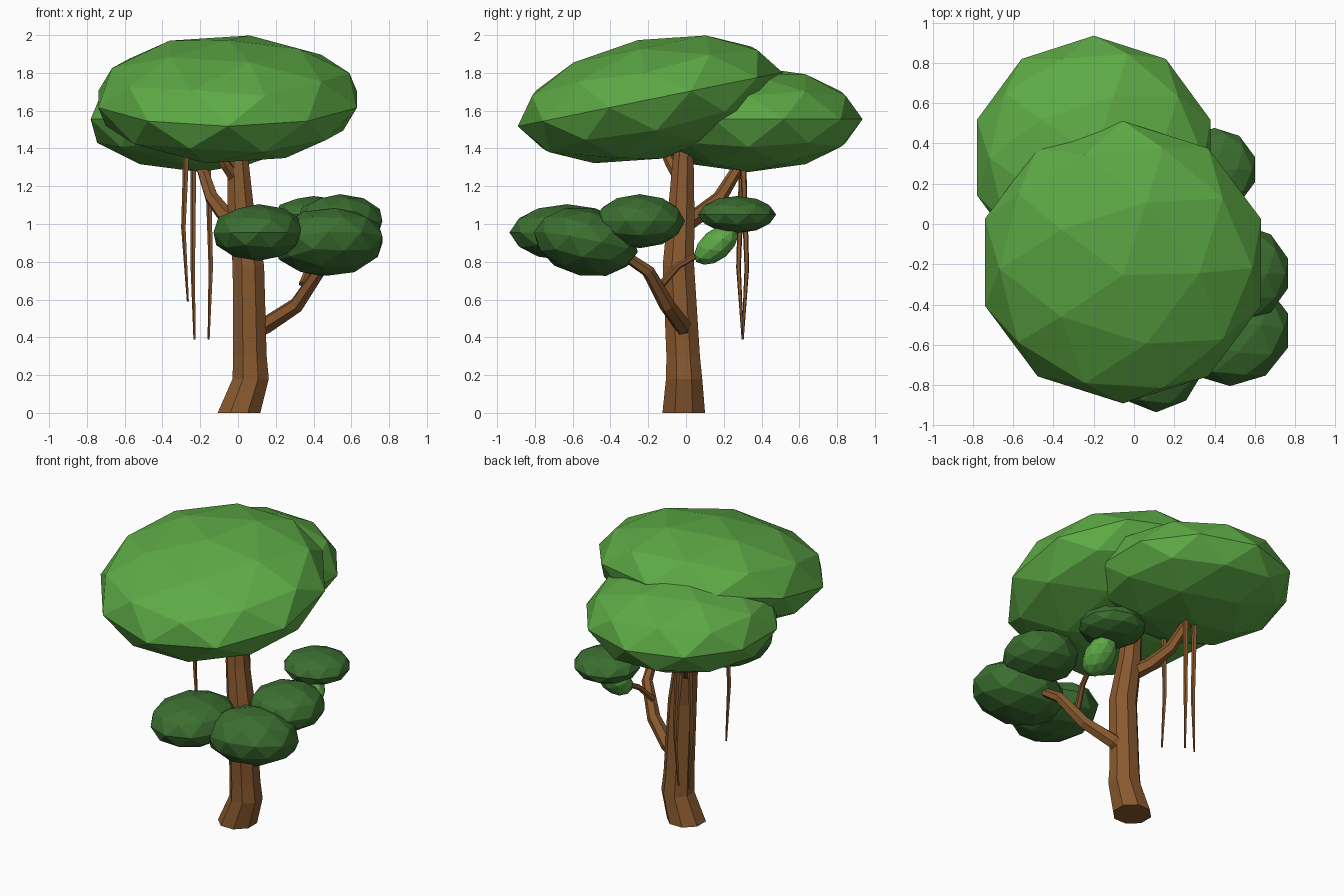
import bpy, bmesh
from math import radians, cos, sin, tau
from mathutils import Vector, Matrix, Euler

if "Cube" in bpy.data.objects:
    bpy.data.objects.remove(bpy.data.objects["Cube"])


def material(name, rgb):
    m = bpy.data.materials.new(name)
    m.diffuse_color = (*rgb, 1)
    m.use_nodes = True
    m.node_tree.nodes["Principled BSDF"].inputs["Base Color"].default_value = m.diffuse_color
    return m


LEAF = material("leaf_light", (0.11, 0.40, 0.06))
DARK = material("leaf_dark", (0.045, 0.16, 0.03))
WOOD = material("wood", (0.25, 0.10, 0.028))


def finish(bm, name, mat):
    bmesh.ops.recalc_face_normals(bm, faces=bm.faces)
    me = bpy.data.meshes.new(name)
    bm.to_mesh(me)
    bm.free()
    me.materials.append(mat)
    ob = bpy.data.objects.new(name, me)
    bpy.context.collection.objects.link(ob)
    return ob


def blob(name, mat, loc, radii, tilt=(0, 0, 0)):
    """Faceted ellipsoid of leaves."""
    bm = bmesh.new()
    rot = Euler([radians(a) for a in tilt]).to_matrix().to_4x4()
    mtx = Matrix.Translation(loc) @ rot @ Matrix.Diagonal((*radii, 1))
    bmesh.ops.create_icosphere(bm, subdivisions=2, radius=1, matrix=mtx)
    return finish(bm, name, mat)


def tube(name, points, sides, level=False):
    """Tapered tube through (x, y, z, radius) points, listed bottom to top."""
    bm = bmesh.new()
    ps = [Vector(p[:3]) for p in points]
    rings = []
    for i, p in enumerate(ps):
        d = ps[min(i + 1, len(ps) - 1)] - ps[max(i - 1, 0)]
        q = Vector((0, 0, 1)).rotation_difference(Vector((0, 0, 1)) if level else d)
        ring = []
        for k in range(sides):
            a = tau * (k + 0.5) / sides
            ring.append(bm.verts.new(p + q @ Vector((cos(a), sin(a), 0)) * points[i][3]))
        rings.append(ring)
    for r0, r1 in zip(rings, rings[1:]):
        for k in range(sides):
            j = (k + 1) % sides
            bm.faces.new((r0[k], r0[j], r1[j], r1[k]))
    bm.faces.new(rings[0][::-1])
    bm.faces.new(rings[-1])
    return finish(bm, name, WOOD)


# Trunk with a kinked foot
tube("trunk", [(0.005, -0.012, 0, 0.122), (0.067, -0.01, 0.18, 0.104),
               (0.063, -0.015, 0.30, 0.096), (0.055, -0.04, 0.78, 0.09),
               (0.015, -0.025, 1.08, 0.075), (0, -0.015, 1.34, 0.06),
               (0, 0, 1.5, 0.05)], 8, level=True)

# Branches
tube("lower_branch", [(0.06, -0.01, 0.42, 0.05), (0.15, -0.02, 0.465, 0.047),
                      (0.31, -0.10, 0.57, 0.042), (0.43, -0.20, 0.75, 0.034),
                      (0.47, -0.32, 0.83, 0.028), (0.48, -0.42, 0.88, 0.02)], 6)
tube("twig", [(0.34, -0.13, 0.68, 0.02), (0.38, -0.04, 0.78, 0.018),
              (0.41, 0.06, 0.835, 0.015), (0.41, 0.16, 0.89, 0.012)], 6)
tube("upper_branch", [(0.01, -0.02, 0.99, 0.05), (-0.07, 0.07, 1.05, 0.045),
                      (-0.14, 0.18, 1.14, 0.038), (-0.20, 0.29, 1.32, 0.03),
                      (-0.22, 0.33, 1.45, 0.025)], 6)
tube("fork_branch", [(0, -0.02, 1.22, 0.035), (-0.07, -0.08, 1.32, 0.03),
                     (-0.14, -0.14, 1.46, 0.025)], 6)

# Hanging vines
vines = [[(-0.265, -0.05, 0.59), (-0.288, -0.05, 0.98), (-0.27, -0.04, 1.45)],
         [(-0.23, 0.30, 0.39), (-0.238, 0.278, 0.77), (-0.235, 0.30, 1.40)],
         [(-0.155, 0.30, 0.39), (-0.143, 0.322, 0.77), (-0.16, 0.30, 1.40)]]
for i, v in enumerate(vines):
    tube(f"vine_{i + 1}", [(*p, r) for p, r in zip(v, (0.006, 0.013, 0.018))], 5)

# Main canopy
blob("canopy_front", LEAF, (-0.055, -0.19, 1.66), (0.72, 0.715, 0.32), (11.5, 0, 0))
blob("canopy_back", LEAF, (-0.2, 0.33, 1.555), (0.61, 0.605, 0.28))

# Lower leaf clumps
blob("clump_front", DARK, (0.11, -0.63, 0.955), (0.252, 0.305, 0.15))
blob("clump_low", DARK, (0.48, -0.53, 0.905), (0.30, 0.28, 0.18), (-11, -3, 0))
blob("clump_right", DARK, (0.54, -0.245, 1.015), (0.236, 0.24, 0.143))
blob("clump_back", DARK, (0.40, 0.27, 1.05), (0.21, 0.207, 0.098))
blob("sprout", LEAF, (0.41, 0.16, 0.89), (0.10, 0.14, 0.08), (40, 0, 0))
